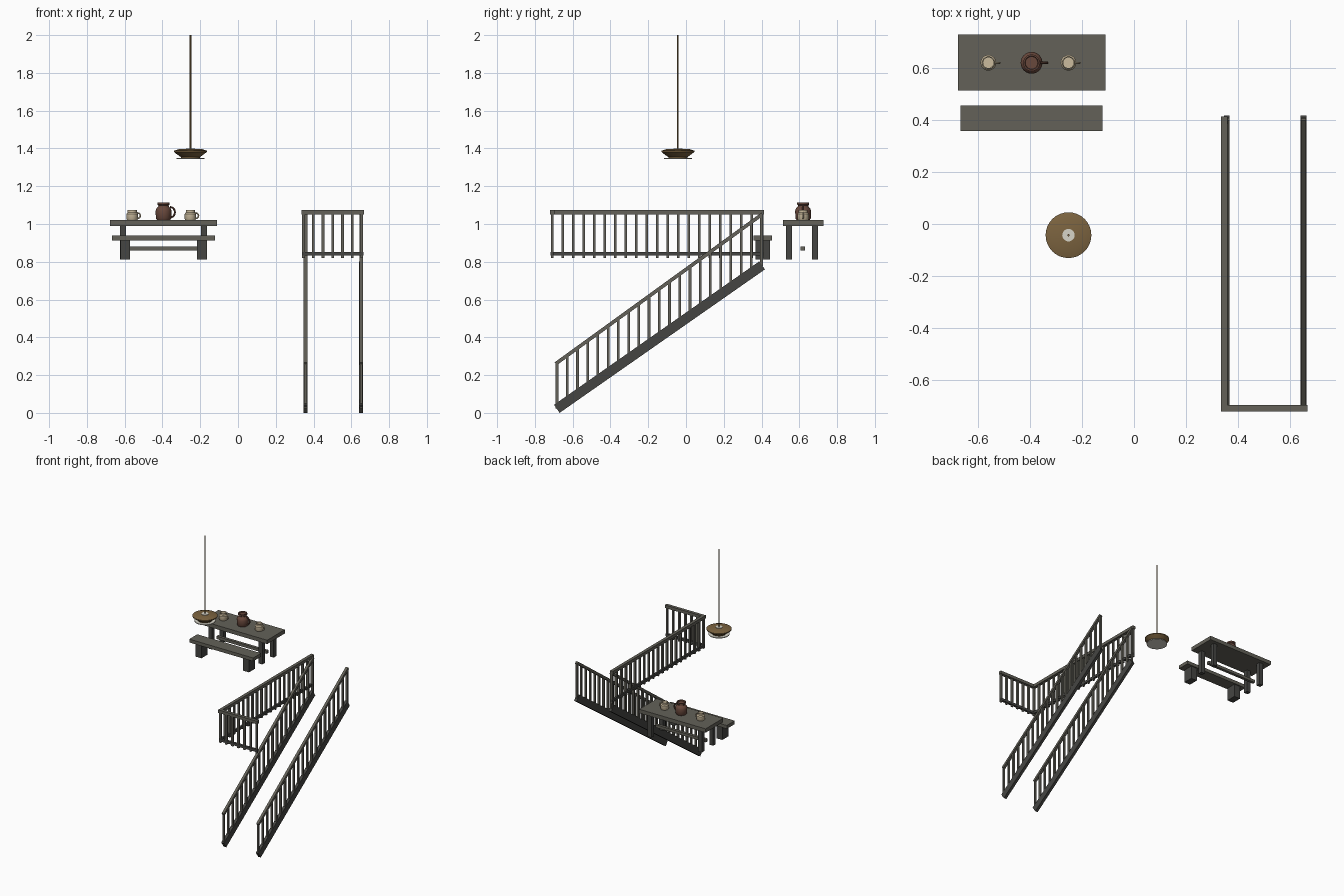
import bpy, bmesh, math
from mathutils import Vector, Matrix

if "Cube" in bpy.data.objects:
    bpy.data.objects.remove(bpy.data.objects["Cube"])


def material(name, rgb):
    m = bpy.data.materials.new(name)
    m.diffuse_color = (*rgb, 1)
    m.use_nodes = True
    m.node_tree.nodes["Principled BSDF"].inputs["Base Color"].default_value = m.diffuse_color
    return m


WOOD = material("weathered_wood", (0.125, 0.12, 0.098))
DARK = material("dark_wood", (0.06, 0.06, 0.055))
CLAY = material("brown_clay", (0.14, 0.065, 0.045))
CREAM = material("cream_glaze", (0.6, 0.5, 0.34))
BRONZE = material("bronze", (0.2, 0.125, 0.05))
GLASS = material("pale_glass", (0.68, 0.66, 0.58))


def finish(name, bm, mat, smooth=False):
    bmesh.ops.recalc_face_normals(bm, faces=bm.faces)
    me = bpy.data.meshes.new(name)
    bm.to_mesh(me)
    bm.free()
    ob = bpy.data.objects.new(name, me)
    bpy.context.collection.objects.link(ob)
    me.materials.append(mat)
    if smooth:
        bpy.ops.object.select_all(action='DESELECT')
        ob.select_set(True)
        bpy.context.view_layer.objects.active = ob
        bpy.ops.object.shade_smooth_by_angle(angle=math.radians(35))
    return ob


def add_box(bm, lo, hi):
    lo, hi = Vector(lo), Vector(hi)
    bmesh.ops.create_cube(bm, size=1, matrix=Matrix.Translation((lo + hi) / 2)
                          @ Matrix.Diagonal((*(hi - lo), 1)))


def boxes(name, mat, *pairs):
    bm = bmesh.new()
    for lo, hi in pairs:
        add_box(bm, lo, hi)
    return finish(name, bm, mat)


def sloped_beam(name, mat, x, a, b, width, thick):
    # beam in the yz plane with square-cut ends
    d = Vector((0, b[0] - a[0], b[1] - a[1]))
    mid = Vector((x, (a[0] + b[0]) / 2, (a[1] + b[1]) / 2))
    bm = bmesh.new()
    bmesh.ops.create_cube(bm, size=1, matrix=Matrix.Translation(mid)
                          @ Matrix.Rotation(math.atan2(d.z, d.y), 4, 'X')
                          @ Matrix.Diagonal((width, d.length, thick, 1)))
    return finish(name, bm, mat)


def lathe(name, mat, profile, loc, n=24):
    bm = bmesh.new()
    vs = [bm.verts.new((r, 0, z)) for r, z in profile]
    es = [bm.edges.new(p) for p in zip(vs, vs[1:])]
    bmesh.ops.spin(bm, geom=vs + es, cent=(0, 0, 0), axis=(0, 0, 1),
                   angle=2 * math.pi, steps=n)
    bmesh.ops.remove_doubles(bm, verts=bm.verts, dist=1e-5)
    bmesh.ops.translate(bm, verts=bm.verts, vec=loc)
    return finish(name, bm, mat, True)


def handle(name, mat, pts, radius, loc, sides=8):
    # tube swept along a path in the xz plane
    bm = bmesh.new()
    rings = []
    for i, (x, z) in enumerate(pts):
        p, q = pts[max(i - 1, 0)], pts[min(i + 1, len(pts) - 1)]
        t = Vector((q[0] - p[0], 0, q[1] - p[1])).normalized()
        u, v = Vector((0, 1, 0)), Vector((-t.z, 0, t.x))
        ring = []
        for k in range(sides):
            a = 2 * math.pi * k / sides
            ring.append(bm.verts.new(Vector(loc) + Vector((x, 0, z))
                                     + radius * (u * math.cos(a) + v * math.sin(a))))
        rings.append(ring)
    for r, s in zip(rings, rings[1:]):
        for k in range(sides):
            bm.faces.new((r[k], r[k - 1], s[k - 1], s[k]))
    return finish(name, bm, mat, True)


def arc(cx, cz, rx, rz, n=10):
    return [(cx + rx * math.cos(a), cz + rz * math.sin(a))
            for a in (math.pi * (i / n - 0.5) for i in range(n + 1))]


# table
TX, TY, FLOOR = -0.394, 0.62, 0.812
boxes("table_top", WOOD, ((-0.677, 0.513, 0.99), (-0.11, 0.728, 1.02)))
boxes("table_legs", DARK, *[((x - .016, y - .016, FLOOR), (x + .016, y + .016, .992))
                            for x in (TX - .215, TX + .215) for y in (.546, .684)])
boxes("table_stretcher", WOOD, ((-.61, .607, .86), (-.178, .629, .882)))

# bench
boxes("bench_seat", WOOD, ((-.667, .358, .913), (-.121, .455, .939)))
boxes("bench_legs", DARK, *[((x - .026, .369, FLOOR), (x + .026, .446, .915))
                            for x in (TX - .203, TX + .203)])

# jug and mugs
lathe("jug", CLAY, [(0, 0), (.034, 0), (.041, .01), (.042, .05), (.038, .062), (.028, .072),
                    (.027, .078), (.032, .083), (.032, .094), (.026, .094), (.024, .086), (0, .086)],
      (TX, TY, 1.02))
handle("jug_handle", CLAY, arc(.034, .042, .026, .028), .005, (TX, TY, 1.02))
for side, x in (("left", -.56), ("right", -.252)):
    lathe(side + "_mug", CREAM, [(0, 0), (.026, 0), (.03, .006), (.03, .034), (.024, .042),
                                 (.024, .054), (.02, .054), (.02, .012), (0, .012)],
          (x, TY, 1.02))
    handle(side + "_mug_handle", CREAM, arc(.026, .024, .017, .015), .004, (x, TY, 1.02))

# hanging lamp
LAMP = (-.252, -.043, 0)
lathe("lamp_shade", BRONZE, [(0, 1.398), (.062, 1.396), (.088, 1.388), (.088, 1.382),
                             (.07, 1.368), (.05, 1.354), (0, 1.354)], LAMP, 32)
lathe("lamp_glass", GLASS, [(0, 1.350), (.074, 1.350), (.074, 1.344), (0, 1.344)], LAMP, 32)
lathe("lamp_neck", BRONZE, [(.05, 1.356), (.05, 1.348)], LAMP, 32)
lathe("lamp_cap", GLASS, [(0, 1.401), (.024, 1.401), (.024, 1.396)], LAMP)
lathe("lamp_rod", BRONZE, [(0, 2), (.0045, 2), (.0045, 1.395), (0, 1.395)], LAMP, 10)

# landing railing: long run along y, short run along x
H = .007
LX, FY = .347, -.709
ys = [FY + i * 1.113 / 20 for i in range(21)]
xs = [LX + i * .309 / 6 for i in range(1, 7)]
boxes("landing_top_rail", WOOD, ((LX - .012, FY - .012, 1.05), (LX + .012, .414, 1.073)),
      ((LX + .012, FY - .012, 1.05), (.668, FY + .012, 1.073)))
boxes("landing_bottom_rail", DARK, ((LX - .008, FY - .009, .832), (LX + .008, .412, .851)),
      ((LX + .008, FY - .009, .832), (.664, FY + .009, .851)))
boxes("landing_balusters", WOOD,
      *[((LX - H, y - H, .82), (LX + H, y + H, 1.055)) for y in ys],
      *[((x - H, FY - H, .82), (x + H, FY + H, 1.055)) for x in xs])

# stair railings
low, high = (-.684, .0215), (.403, .781)
rail_low, rail_high = (-.69, .260), (.404, 1.052)


def height(a, b, y):
    return a[1] + (b[1] - a[1]) * (y - a[0]) / (b[0] - a[0])


for side, x in (("left", .357), ("right", .652)):
    sloped_beam(side + "_stringer", DARK, x, low, high, .022, .052)
    sloped_beam(side + "_handrail", WOOD, x, rail_low, rail_high, .02, .019)
    boxes(side + "_stair_balusters", WOOD,
          *[((x - H, y - H, height(low, high, y)), (x + H, y + H, height(rail_low, rail_high, y)))
            for y in (-.683 + i * 1.083 / 20 for i in range(21))])
